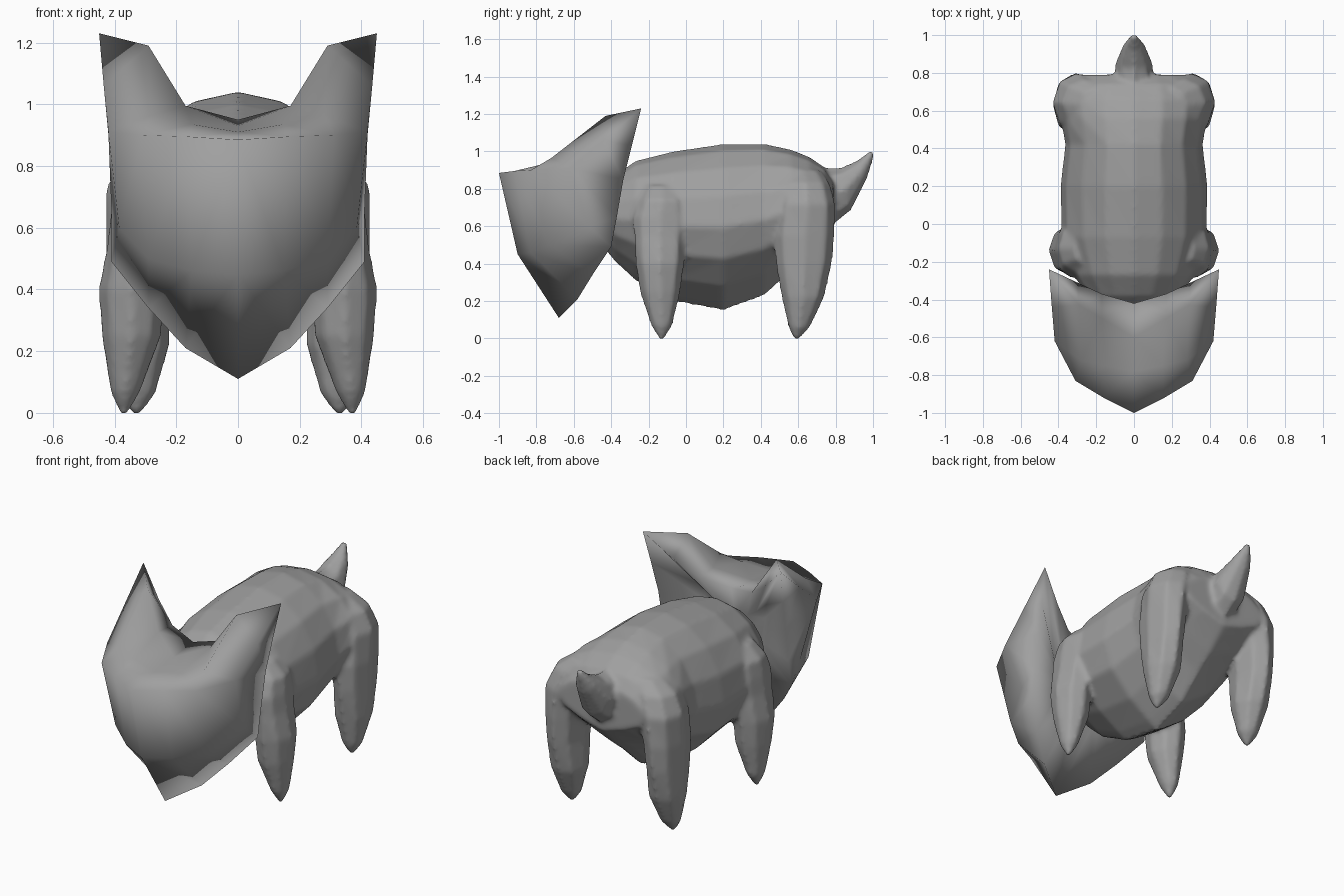
import bpy, bmesh, math
from mathutils import Vector

if "Cube" in bpy.data.objects:
    bpy.data.objects.remove(bpy.data.objects["Cube"], do_unlink=True)

GREY = (0.35, 0.35, 0.35, 1)
grey = bpy.data.materials.new("plain grey")
grey.use_nodes = True
grey.diffuse_color = GREY
grey.node_tree.nodes["Principled BSDF"].inputs["Base Color"].default_value = GREY


def finish(name, bm, angle):
    bmesh.ops.recalc_face_normals(bm, faces=bm.faces)
    me = bpy.data.meshes.new(name)
    bm.to_mesh(me)
    bm.free()
    ob = bpy.data.objects.new(name, me)
    bpy.context.collection.objects.link(ob)
    me.materials.append(grey)
    bpy.ops.object.select_all(action='DESELECT')
    ob.select_set(True)
    bpy.context.view_layer.objects.active = ob
    bpy.ops.object.shade_smooth_by_angle(angle=math.radians(angle))
    return ob


def loft(bm, rings, sides, keel=1):
    """Skin rings given as (centre, half axis a, half axis b); keel above 1 narrows the lower half."""
    rows = []
    for c, a, b in rings:
        row = []
        for i in range(sides):
            t = math.tau * i / sides
            ca, sb = math.cos(t), math.sin(t)
            if sb < 0:
                ca = math.copysign(abs(ca) ** keel, ca)
            row.append(bm.verts.new(Vector(c) + Vector(a) * ca + Vector(b) * sb))
        rows.append(row)
    for r, s in zip(rows, rows[1:]):
        for i in range(sides):
            j = (i + 1) % sides
            bm.faces.new((r[i], r[j], s[j], s[i]))
    bm.faces.new(rows[0])
    bm.faces.new(rows[-1])


# Trunk: y, half width, bottom, top
skin = bmesh.new()
trunk = [(-.45, .18, .5, .78), (-.38, .25, .41, .87), (-.27, .32, .31, .95),
         (-.07, .385, .2, 1.0), (.2, .39, .15, 1.04), (.42, .365, .23, 1.04),
         (.56, .39, .36, 1.01), (.66, .395, .44, .97), (.74, .36, .52, .915), (.79, .28, .57, .84)]
loft(skin, [((0, y, (b + t) / 2), (w, 0, 0), (0, 0, (t - b) / 2))
            for y, w, b, t in trunk], 16, 2)

# Legs, shoulder or hip first: z, centre x, centre y, half width, half depth
front = [(.82, .27, -.13, .05, .08), (.74, .315, -.13, .085, .12),
         (.65, .33, -.14, .083, .145), (.55, .34, -.14, .083, .14),
         (.4, .345, -.14, .107, .132), (.25, .345, -.138, .098, .11),
         (.07, .365, -.13, .05, .058), (-.005, .37, -.13, .012, .012)]
rear = [(.9, .2, .63, .08, .09), (.83, .26, .64, .12, .13),
        (.72, .3, .645, .13, .155), (.55, .32, .632, .11, .165),
        (.4, .325, .63, .1, .152), (.22, .32, .625, .1, .115),
        (.06, .325, .605, .058, .058), (-.005, .33, .59, .012, .012)]
for s in (1, -1):
    for rings in (front, rear):
        loft(skin, [((s * x, y, z), (rx, 0, 0), (0, ry, 0))
                    for z, x, y, rx, ry in rings], 8)

# Tail: top point and bottom point (y, z), half width
tail = [((.66, .91), (.72, .56), .1), ((.82, .91), (.88, .68), .1),
        ((.92, .955), (.97, .86), .06), ((.99, 1.01), (1.01, .99), .012)]
loft(skin, [((0, (t[0] + b[0]) / 2, (t[1] + b[1]) / 2), (w, 0, 0),
             (0, (t[0] - b[0]) / 2, (t[1] - b[1]) / 2)) for t, b, w in tail], 8)

# Fuse trunk, legs and tail into one softly blended body
body = finish("body_legs_and_tail", skin, 180)
fuse = body.modifiers.new("fuse", 'REMESH')
fuse.mode = 'VOXEL'
fuse.voxel_size = .014
fuse.use_smooth_shade = True
soften = body.modifiers.new("soften", 'SMOOTH')
soften.factor = .5
soften.iterations = 5

# Head: rows from the back rim over the brow to the chin, centre to side
tip = (.45, -.24, 1.23)
jaw = (.41, -.4, .49)
rows = [
    [(0, -.42, .95), (.17, -.37, .985), (.3, -.31, 1.08), tip, tip],
    [(0, -.6, .93), (.17, -.5, .995), (.29, -.43, 1.19), tip, tip],
    [(0, -.78, .91), (.15, -.75, .935), (.28, -.72, .965), (.435, -.44, 1.06), (.43, -.29, 1.03)],
    [(0, -1, .885), (.16, -.92, .895), (.31, -.83, .9), (.42, -.62, .91), (.415, -.335, .85)],
    [(0, -.9, .45), (.15, -.83, .46), (.29, -.73, .5), (.385, -.52, .6), (.41, -.37, .65)],
    [(0, -.68, .11), (.17, -.58, .21), (.29, -.5, .34), jaw, jaw],
]
bm = bmesh.new()
for s in (1, -1):
    grid = [[bm.verts.new((s * x, y, z)) for x, y, z in r] for r in rows]
    for r, q in zip(grid, grid[1:]):
        for i in range(4):
            bm.faces.new((r[i], r[i + 1], q[i + 1], q[i]))
bmesh.ops.remove_doubles(bm, verts=bm.verts, dist=0.0005)

# Hollow back of the head, drawn in from the rim to the neck
rim = [e for e in bm.edges if e.is_boundary]
new = bmesh.ops.extrude_edge_only(bm, edges=rim)["geom"]
for v in [g for g in new if isinstance(g, bmesh.types.BMVert)]:
    v.co.x *= .45
    v.co.z = .66 + (v.co.z - .66) * .4
    v.co.y = -.46
bmesh.ops.holes_fill(bm, edges=[g for g in new if isinstance(g, bmesh.types.BMEdge)], sides=0)
bmesh.ops.remove_doubles(bm, verts=bm.verts, dist=0.0005)
finish("head", bm, 120)
